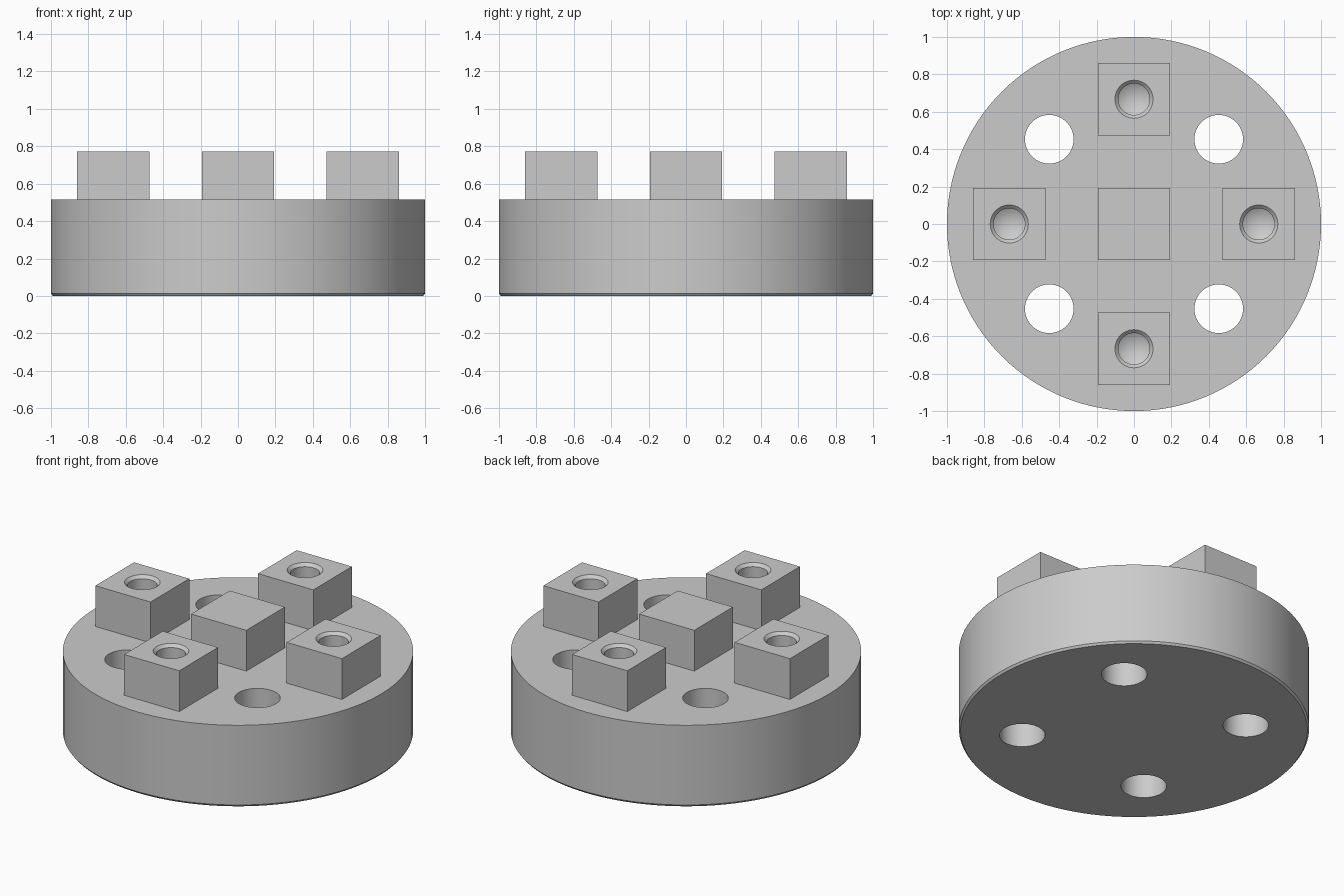
import bpy
import bmesh
from math import cos, sin, pi

old = bpy.data.objects.get("Cube")
if old:
    bpy.data.objects.remove(old, do_unlink=True)

grey = bpy.data.materials.new("plain grey")
grey.use_nodes = True
colour = (0.6, 0.6, 0.6, 1)
grey.diffuse_color = colour
grey.node_tree.nodes["Principled BSDF"].inputs["Base Color"].default_value = colour

BASE_TOP, BLOCK_TOP, BLOCK = 0.515, 0.772, 0.385
ARM, BOLT = 0.667, 0.453


def finish(name, bm):
    bmesh.ops.recalc_face_normals(bm, faces=bm.faces)
    mesh = bpy.data.meshes.new(name)
    bm.to_mesh(mesh)
    bm.free()
    mesh.materials.append(grey)
    obj = bpy.data.objects.new(name, mesh)
    bpy.context.collection.objects.link(obj)
    return obj


def turned(name, profile, x=0, y=0, sides=64):
    """Closed solid of revolution from (radius, z) pairs; radius 0 gives a tip."""
    bm = bmesh.new()
    rings = []
    for r, z in profile:
        count = sides if r else 1
        rings.append([bm.verts.new((x + r * cos(2 * pi * i / sides),
                                    y + r * sin(2 * pi * i / sides), z))
                      for i in range(count)])
    for a, b in zip(rings, rings[1:]):
        for i in range(sides):
            j = (i + 1) % sides
            corners = [a[i % len(a)], a[j % len(a)], b[j % len(b)], b[i % len(b)]]
            bm.faces.new(list(dict.fromkeys(corners)))
    for ring in (rings[0], rings[-1]):
        if len(ring) > 1:
            bm.faces.new(ring)
    return finish(name, bm)


def block(name, x, y):
    bm = bmesh.new()
    bmesh.ops.create_cube(bm, size=1)
    bottom = BASE_TOP - 0.03
    for v in bm.verts:
        v.co.x = v.co.x * BLOCK + x
        v.co.y = v.co.y * BLOCK + y
        v.co.z = BLOCK_TOP if v.co.z > 0 else bottom
    return finish(name, bm)


def combine(target, tool, operation):
    mod = target.modifiers.new(operation.title(), "BOOLEAN")
    mod.operation, mod.solver, mod.object = operation, "EXACT", tool
    bpy.context.view_layer.objects.active = target
    bpy.ops.object.modifier_apply(modifier=mod.name)
    bpy.data.objects.remove(tool, do_unlink=True)


# Round base with a slightly chamfered bottom rim
base = turned("round_base", [(0.99, 0), (1, 0.013), (1, BASE_TOP)], sides=128)

# Five square blocks in a cross
arms = {"right": (-ARM, 0), "left": (ARM, 0), "front": (0, -ARM), "back": (0, ARM)}
for side, (x, y) in {"centre": (0, 0), **arms}.items():
    combine(base, block(side + "_block", x, y), "UNION")

# Four bolt holes right through the base
for x in (-BOLT, BOLT):
    for y in (-BOLT, BOLT):
        combine(base, turned("bolt_hole", [(0.13, -0.2), (0.13, 0.7)], x, y), "DIFFERENCE")

# Countersunk blind holes with drill-point ends in the outer blocks
drill = [(0, 0.33), (0.084, 0.38), (0.084, BLOCK_TOP - 0.018),
         (0.102, BLOCK_TOP), (0.102, BLOCK_TOP + 0.1)]
for x, y in arms.values():
    combine(base, turned("drilled_hole", drill, x, y, 48), "DIFFERENCE")

base.name = "base_with_blocks"
bpy.ops.object.select_all(action="DESELECT")
base.select_set(True)
bpy.context.view_layer.objects.active = base
bpy.ops.object.shade_smooth_by_angle(angle=pi / 9)
